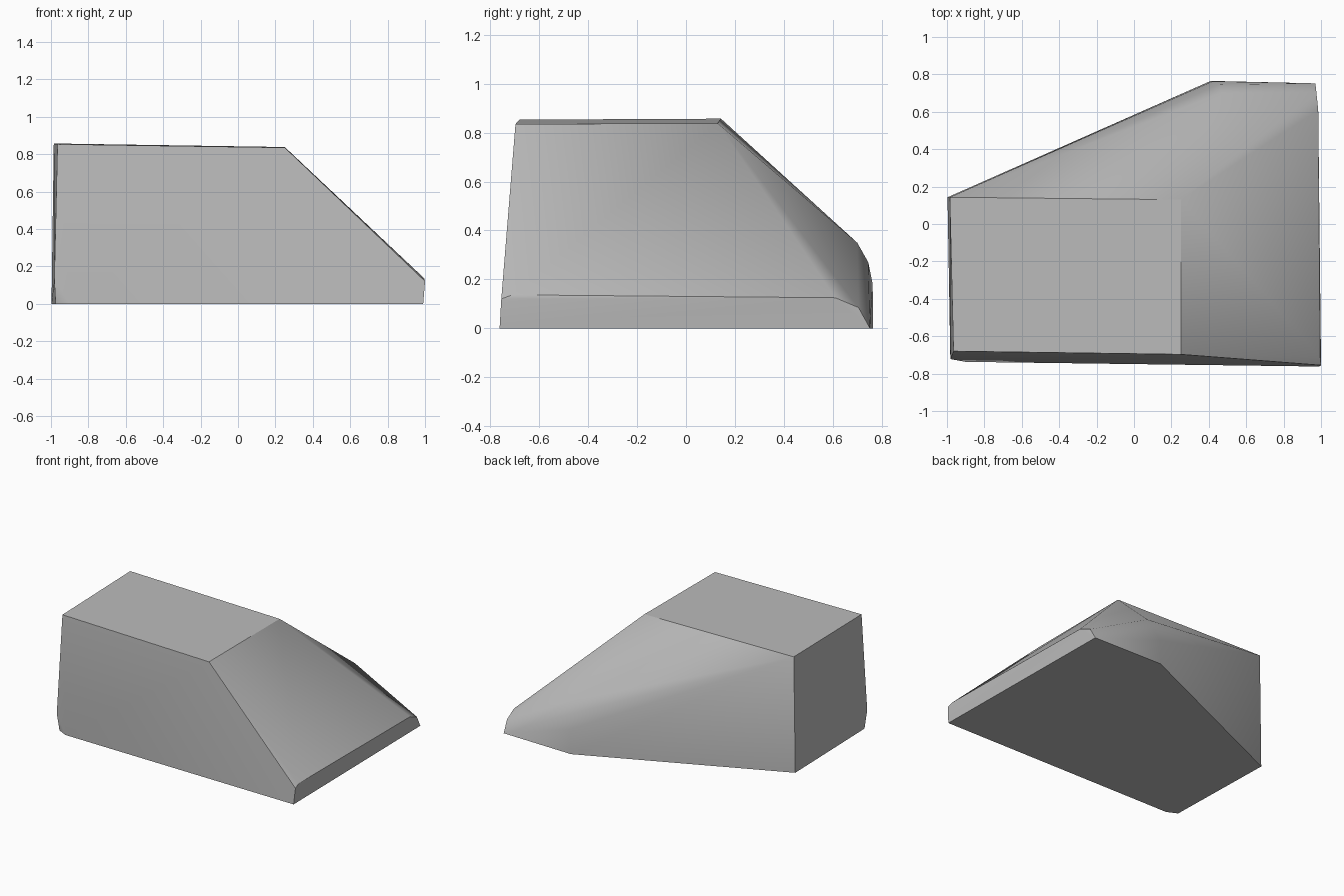
import bpy, bmesh, math

cube = bpy.data.objects.get("Cube")
if cube:
    bpy.data.objects.remove(cube)

# Plain grey stone
stone = bpy.data.materials.new("stone_grey")
stone.use_nodes = True
colour = (0.5, 0.5, 0.5, 1)
stone.diffuse_color = colour
stone.node_tree.nodes["Principled BSDF"].inputs["Base Color"].default_value = colour

# Corners of the boulder
top = [(-.965, -.68, .853), (.25, -.697, .835), (.25, .13, .838), (-.985, .143, .857)]
base = [(-.975, -.7, 0), (-.9, -.737, 0), (.99, -.762, 0),
        (.97, .752, 0), (.41, .765, 0), (-.997, .143, 0)]
front_chamfer = [(-.982, -.722, .13)]
toe = [(1, -.755, .12), (.995, -.71, .137), (.985, .61, .125), (.975, .705, .085)]
back_shoulder = [(.47, .7, .35), (.46, .745, .27), (.42, .763, .18)]

# Wrap the corners in a convex skin and merge its flat facets
bm = bmesh.new()
for corner in top + base + front_chamfer + toe + back_shoulder:
    bm.verts.new(corner)
bmesh.ops.convex_hull(bm, input=bm.verts)
bmesh.ops.dissolve_limit(bm, angle_limit=math.radians(1), verts=bm.verts, edges=bm.edges)
bmesh.ops.recalc_face_normals(bm, faces=bm.faces)
mesh = bpy.data.meshes.new("boulder")
bm.to_mesh(mesh)
bm.free()
mesh.materials.append(stone)

boulder = bpy.data.objects.new("boulder", mesh)
bpy.context.collection.objects.link(boulder)
bpy.ops.object.select_all(action="DESELECT")
boulder.select_set(True)
bpy.context.view_layer.objects.active = boulder
bpy.ops.object.shade_smooth_by_angle(angle=math.radians(30))
